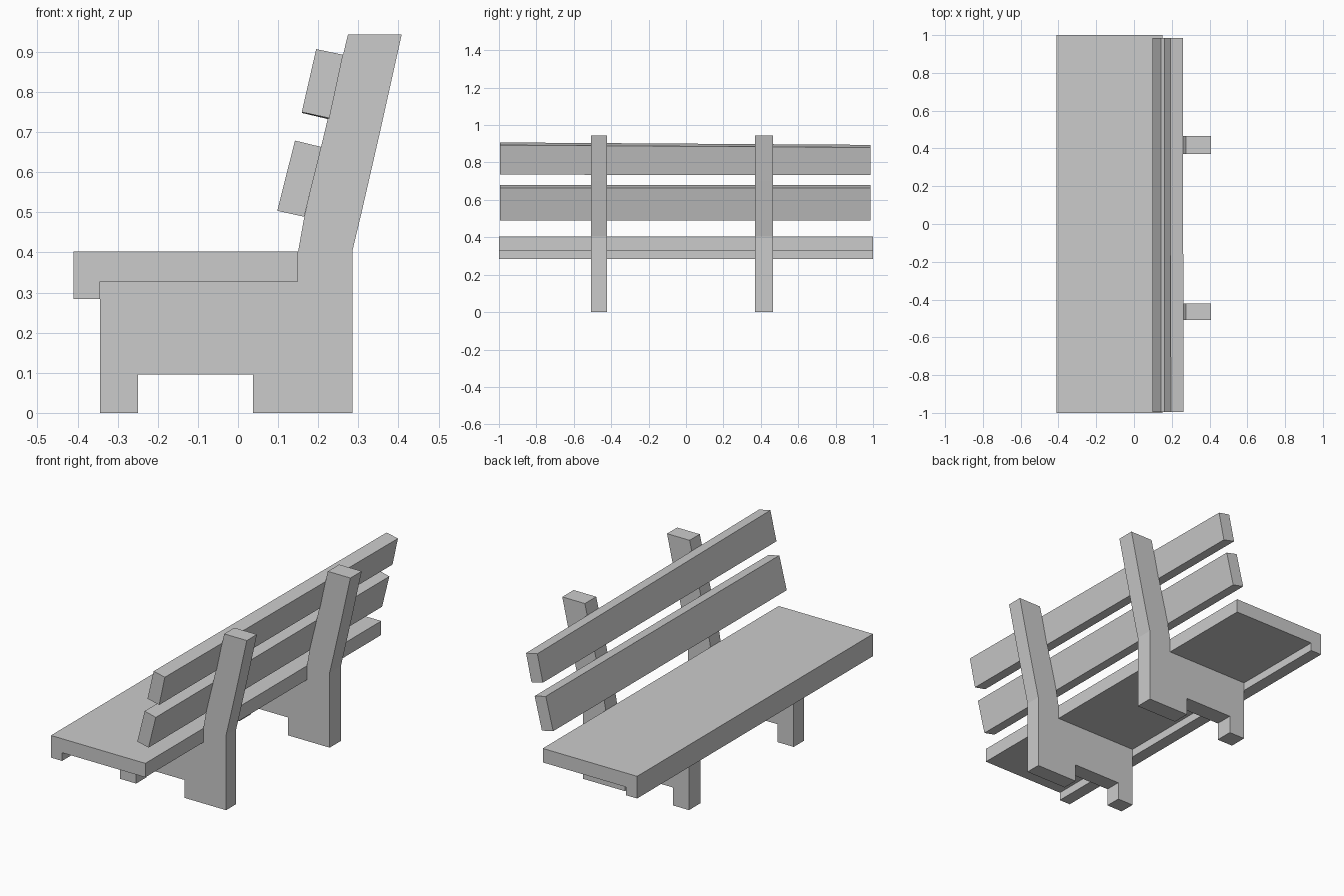
import bpy
import bmesh


def prism(name, profile, y0, y1, end_profile=None):
    """Loft an xz profile along y; the far end may differ slightly."""
    bm = bmesh.new()
    a = [bm.verts.new((x, y0, z)) for x, z in profile]
    b = [bm.verts.new((x, y1, z)) for x, z in (end_profile or profile)]
    n = len(a)
    bm.faces.new(a)
    bm.faces.new(b[::-1])
    for i in range(n):
        j = (i + 1) % n
        bm.faces.new((a[j], a[i], b[i], b[j]))
    bmesh.ops.recalc_face_normals(bm, faces=bm.faces)
    mesh = bpy.data.meshes.new(name)
    bm.to_mesh(mesh)
    bm.free()
    obj = bpy.data.objects.new(name, mesh)
    bpy.context.collection.objects.link(obj)
    return obj


# Seat: plank with a lip hanging along the front edge
prism("seat", [(-0.41, 0.403), (0.15, 0.403), (0.15, 0.328),
               (-0.344, 0.328), (-0.344, 0.284), (-0.41, 0.284)], -1, 1)

# Side supports: notched foot running up into a leaning back post
support = [(-0.344, 0), (-0.249, 0), (-0.249, 0.096), (0.037, 0.096),
           (0.037, 0), (0.285, 0), (0.285, 0.403), (0.307, 0.495),
           (0.354, 0.70), (0.408, 0.943), (0.274, 0.943), (0.165, 0.487),
           (0.15, 0.403), (0.15, 0.328), (-0.344, 0.328)]
prism("left_support", support, -0.508, -0.422)
prism("right_support", support, 0.37, 0.466)

# Backrest slats; the upper one tapers slightly toward the far end
prism("lower_back_slat", [(0.098, 0.504), (0.142, 0.679),
                          (0.208, 0.663), (0.165, 0.489)], -0.994, 0.986)
prism("upper_back_slat",
      [(0.159, 0.750), (0.195, 0.907), (0.262, 0.893), (0.228, 0.735)],
      -0.994, 0.986,
      [(0.159, 0.748), (0.192, 0.894), (0.259, 0.880), (0.227, 0.732)])
